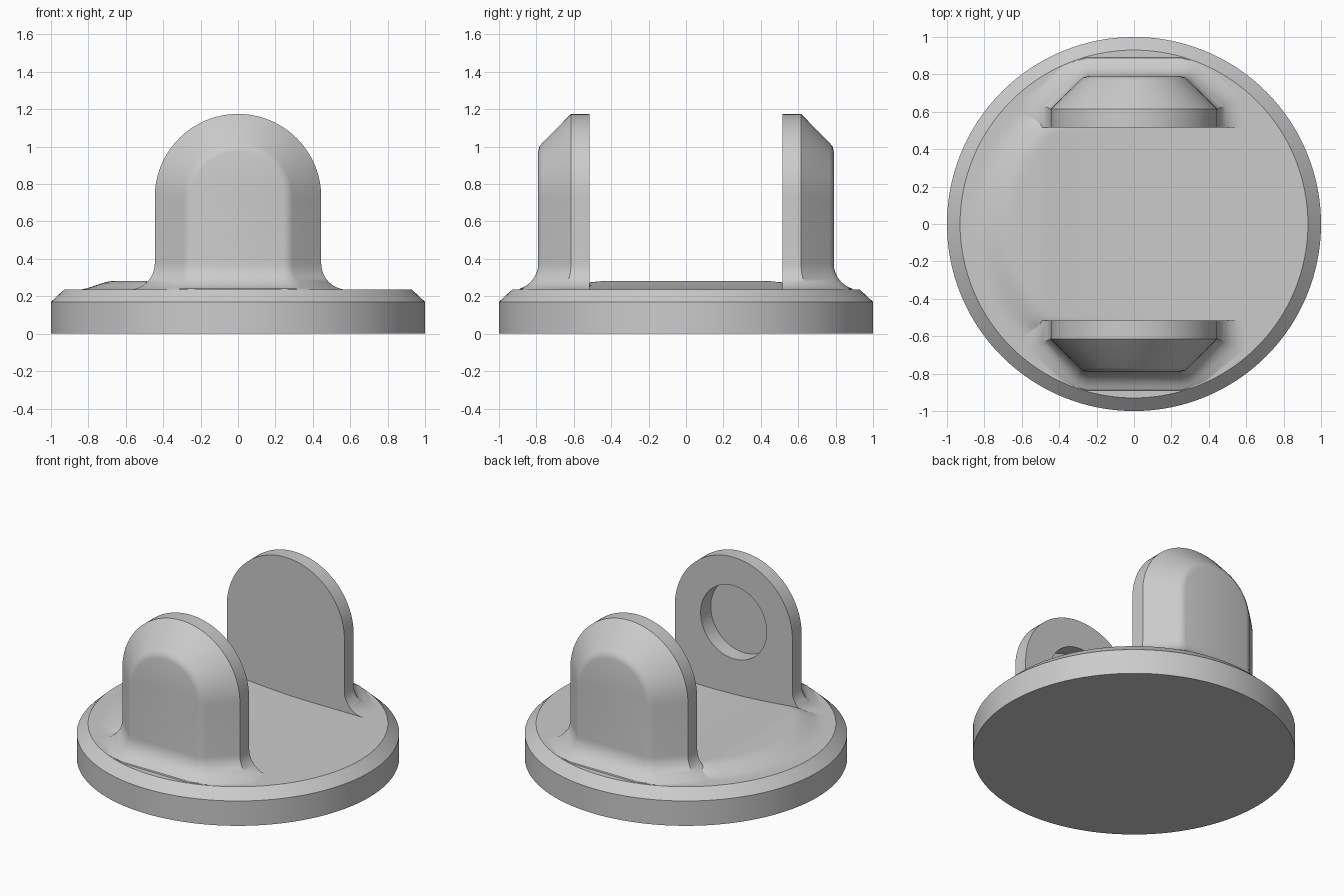
import bpy, bmesh, math
from mathutils import Matrix

if "Cube" in bpy.data.objects:
    bpy.data.objects.remove(bpy.data.objects["Cube"], do_unlink=True)

grey = bpy.data.materials.new("plain_grey")
grey.use_nodes = True
grey.diffuse_color = (0.6, 0.6, 0.6, 1)
grey.node_tree.nodes["Principled BSDF"].inputs["Base Color"].default_value = (0.6, 0.6, 0.6, 1)

FLOOR, SEGS = 0.235, 128
ARCH_R, ARCH_Z, FILLET = 0.445, 0.73, 0.14


def finish(bm, name):
    bmesh.ops.recalc_face_normals(bm, faces=bm.faces)
    mesh = bpy.data.meshes.new(name)
    bm.to_mesh(mesh)
    bm.free()
    mesh.materials.append(grey)
    obj = bpy.data.objects.new(name, mesh)
    bpy.context.collection.objects.link(obj)
    return obj


def smooth(obj):
    bpy.ops.object.select_all(action="DESELECT")
    obj.select_set(True)
    bpy.context.view_layer.objects.active = obj
    bpy.ops.object.shade_smooth_by_angle(angle=math.radians(30))


def fade(value, start, end):
    t = min(max((value - start) / (end - start), 0), 1)
    return t * t * (3 - 2 * t)


def floor_height(x, y):
    # low pad rising gently toward -x, falling off near the rim
    rise = min(max((0.2 - x) / 0.7, 0), 1) ** 2
    rim = 1 - fade(math.hypot(x, y), 0.66, 0.86)
    side = 1 - fade(abs(y), 0.52, 0.6)
    return FLOOR + 0.047 * rise * rim * side


def make_base():
    bm = bmesh.new()
    rings = []
    rows = [(0.93 * k / 32, None) for k in range(1, 33)] + [(1, 0.17), (1, 0)]
    for r, z in rows:
        ring = []
        for i in range(SEGS):
            a = 2 * math.pi * i / SEGS
            x, y = r * math.cos(a), r * math.sin(a)
            ring.append(bm.verts.new((x, y, floor_height(x, y) if z is None else z)))
        rings.append(ring)
    centre = bm.verts.new((0, 0, floor_height(0, 0)))
    for i in range(SEGS):
        j = (i + 1) % SEGS
        bm.faces.new((centre, rings[0][i], rings[0][j]))
        for a, b in zip(rings, rings[1:]):
            bm.faces.new((a[i], b[i], b[j], a[j]))
    bm.faces.new(rings[-1])
    smooth(finish(bm, "round_base"))


# lug cross-section: inset from outline, y, and flare direction at the foot
SECTION = [(0, 0.515, 1, 0), (0, 0.615, 1, 0.41), (0.155, 0.768, 0.75, 0.72),
           (0.175, 0.784, 0.45, 0.93), (0.2, 0.79, 0.1, 1)]


def make_lug(name, s, pocket=False):
    bm = bmesh.new()
    # foot stations from buried bottom up to the top of the fillet
    feet = [(0.2, FILLET)]
    for k in range(11):
        a = math.pi / 2 * k / 10
        feet.append((FLOOR + FILLET * (1 - math.cos(a)), FILLET * (1 - math.sin(a))))

    def foot_row(side, z, d):
        row = []
        for inset, y, nx, ny in SECTION:
            px, py = ARCH_R - inset + nx * d, y + ny * d
            k = min(1, 0.925 / math.hypot(px, py))
            row.append(bm.verts.new((side * px * k, s * py * k, z)))
        return row

    right = [foot_row(1, z, d) for z, d in feet]
    left = [foot_row(-1, z, d) for z, d in feet]
    arch = []
    for k in range(49):
        a = math.pi * k / 48
        arch.append([bm.verts.new(((ARCH_R - i) * math.cos(a), s * y,
                                   ARCH_Z + (ARCH_R - i) * math.sin(a)))
                     for i, y, nx, ny in SECTION])
    rows = right + arch + left[::-1]
    for a, b in zip(rows, rows[1:]):
        for i in range(len(SECTION) - 1):
            bm.faces.new((a[i], a[i + 1], b[i + 1], b[i]))
    # outer fillet strips, outer flat, inner flat and underside
    for k in range(len(feet) - 1):
        bm.faces.new((right[k][-1], right[k + 1][-1], left[k + 1][-1], left[k][-1]))
    bm.faces.new([r[-1] for r in [right[-1]] + arch + [left[-1]]])
    bm.faces.new([r[0] for r in rows])
    bm.faces.new(right[0] + left[0][::-1])
    obj = finish(bm, name)

    if pocket:
        # blind round pocket in the inner face
        cut = bmesh.new()
        bmesh.ops.create_cone(cut, cap_ends=True, segments=64, radius1=0.25,
                              radius2=0.25, depth=0.23)
        bmesh.ops.transform(cut, verts=cut.verts,
                            matrix=Matrix.Translation((0, s * 0.51, ARCH_Z))
                            @ Matrix.Rotation(math.pi / 2, 4, "X"))
        cutter = finish(cut, "pocket_cutter")
        cutter.hide_render = True
        mod = obj.modifiers.new("pocket", "BOOLEAN")
        mod.operation, mod.solver, mod.object = "DIFFERENCE", "EXACT", cutter
        bpy.context.view_layer.objects.active = obj
        bpy.ops.object.modifier_apply(modifier=mod.name)
        bpy.data.objects.remove(cutter, do_unlink=True)
    smooth(obj)


make_base()
make_lug("front_lug", -1, pocket=True)
make_lug("back_lug", 1)
